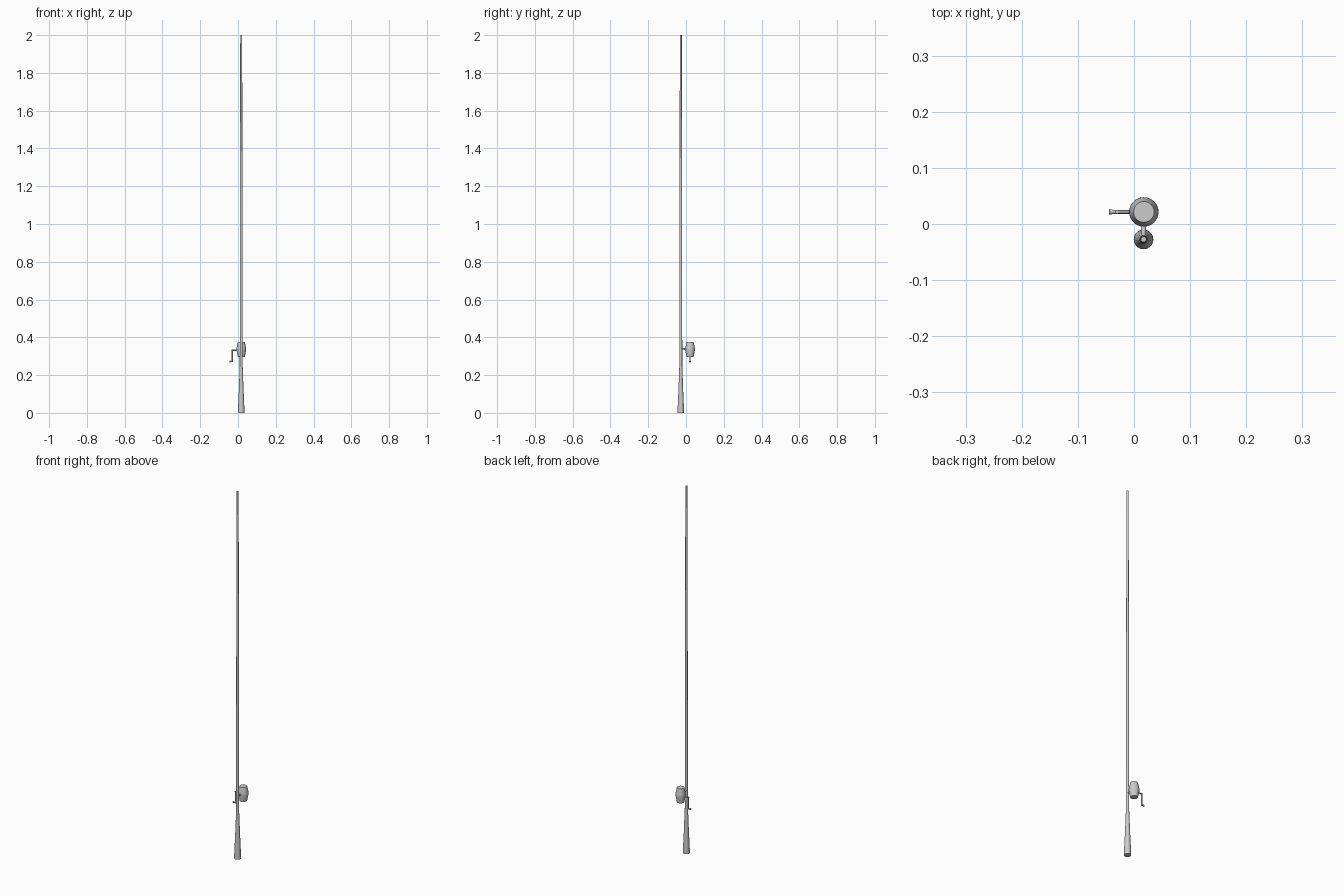
import bpy, bmesh, math
from mathutils import Vector, Matrix

if "Cube" in bpy.data.objects:
    bpy.data.objects.remove(bpy.data.objects["Cube"])

ROD = (0.017, -0.0275)
REEL = (0.0175, 0.0215)


def finish(name, bm):
    bmesh.ops.recalc_face_normals(bm, faces=bm.faces)
    me = bpy.data.meshes.new(name)
    bm.to_mesh(me)
    bm.free()
    ob = bpy.data.objects.new(name, me)
    bpy.context.collection.objects.link(ob)
    bpy.ops.object.select_all(action='DESELECT')
    bpy.context.view_layer.objects.active = ob
    ob.select_set(True)
    bpy.ops.object.shade_smooth_by_angle(angle=math.radians(30))
    return ob


def turned(name, profile, origin, axis=(0, 0, 1), sides=32):
    """Closed turned solid from (radius, distance along axis) points."""
    rot = Vector((0, 0, 1)).rotation_difference(Vector(axis)).to_matrix().to_4x4()
    m = Matrix.Translation(origin) @ rot
    bm = bmesh.new()
    rings = []
    for r, h in profile:
        rings.append([bm.verts.new(m @ Vector((r * math.cos(a), r * math.sin(a), h)))
                      for a in (math.tau * i / sides for i in range(sides))])
    for a, b in zip(rings, rings[1:]):
        for i in range(sides):
            j = (i + 1) % sides
            bm.faces.new((a[i], a[j], b[j], b[i]))
    bm.faces.new(rings[0])
    bm.faces.new(rings[-1])
    return finish(name, bm)


def bar(name, p, q, radius, sides=12):
    p, q = Vector(p), Vector(q)
    return turned(name, [(radius, 0), (radius, (q - p).length)], p, q - p, sides)


# Tapered grip and long slim rod
turned("grip", [(0.0175, 0), (0.0172, 0.015), (0.0125, 0.12), (0.0078, 0.25)], (*ROD, 0))
turned("rod", [(0.0078, 0.24), (0.0070, 1.0), (0.0050, 2.0)], (*ROD, 0))

# Barrel-shaped reel housing, two cones meeting at the waist
turned("reel_body", [(0.0185, 0.296), (0.0262, 0.335), (0.0255, 0.343), (0.0185, 0.375)],
       (*REEL, 0))

# Foot joining reel to rod
turned("reel_foot", [(0.0035, 0), (0.0045, 0.02), (0.0055, 0.034)],
       (0.017, ROD[1], 0.342), (0, 1, -0.2), 16)

# Crank: axle, hanging arm, flared knob
crank_x, axle_z, low_z = -0.030, 0.332, 0.272
bar("crank_axle", (0.0, REEL[1], axle_z), (crank_x - 0.003, REEL[1], axle_z), 0.0033)
bar("crank_arm", (crank_x, REEL[1], axle_z + 0.003), (crank_x, REEL[1], low_z - 0.003), 0.0033)
turned("crank_knob", [(0.003, 0), (0.0034, 0.006), (0.005, 0.0135), (0.0044, 0.0145)],
       (crank_x, REEL[1], low_z), (-1, 0, 0), 16)
